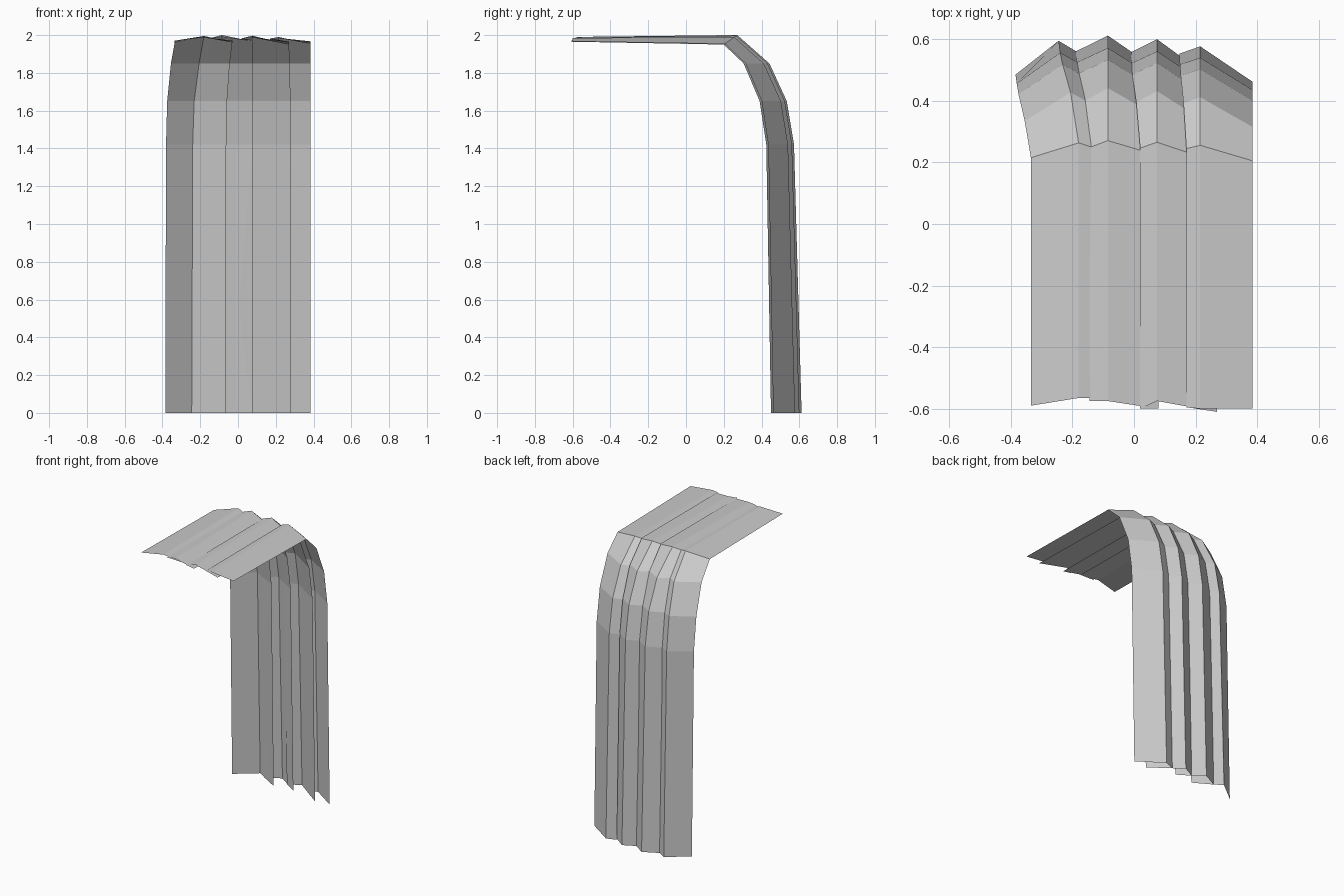
import bpy

# pleat columns: x at the hem, depth position y at the hem, x on the flat top, y of the front edge
columns = [
    (-0.385, 0.485, -0.335, -0.590),   # left edge
    (-0.245, 0.595, -0.180, -0.565),   # crest 1
    (-0.065, 0.487, -0.030, -0.563),   # tucked fold
    (-0.190, 0.560, -0.145, -0.575),
    (-0.085, 0.612, -0.085, -0.575),   # crest 2
    (0.078, 0.500, 0.080, -0.600),     # tucked fold
    (-0.012, 0.557, 0.020, -0.600),
    (0.075, 0.600, 0.075, -0.575),     # crest 3
    (0.280, 0.450, 0.270, -0.610),     # tucked fold
    (0.147, 0.553, 0.170, -0.595),
    (0.215, 0.577, 0.215, -0.600),     # crest 4
    (0.385, 0.462, 0.385, -0.600),     # right edge
]

# stations along the drape: inner (y, z), outer (y, z), blend towards the top x
stations = [
    ((0.45, 0.00), (0.61, 0.00), 0.0),
    ((0.425, 1.42), (0.57, 1.42), 0.08),
    ((0.39, 1.65), (0.532, 1.65), 0.2),
    ((0.305, 1.85), (0.44, 1.85), 0.6),
    ((0.20, 1.95), (0.27, 2.00), 1.0),
    ((None, 1.965), (None, 1.99), 1.0),
]

verts, faces = [], []
for inner, outer, blend in stations:
    for x0, y0, x1, y_end in columns:
        d = (y0 - 0.45) / 0.16
        x = x0 + (x1 - x0) * blend
        y = y_end if inner[0] is None else inner[0] + (outer[0] - inner[0]) * d
        z = inner[1] + (outer[1] - inner[1]) * d
        verts.append((x, y, z))

n = len(columns)
for r in range(len(stations) - 1):
    for c in range(n - 1):
        a = r * n + c
        faces.append((a + 1, a, a + n, a + n + 1))

# pleated cloth hanging down the back and folded over the top
mesh = bpy.data.meshes.new("draped_cloth")
mesh.from_pydata(verts, [], faces)
mesh.update()
cloth = bpy.data.objects.new("draped_cloth", mesh)
bpy.context.collection.objects.link(cloth)
